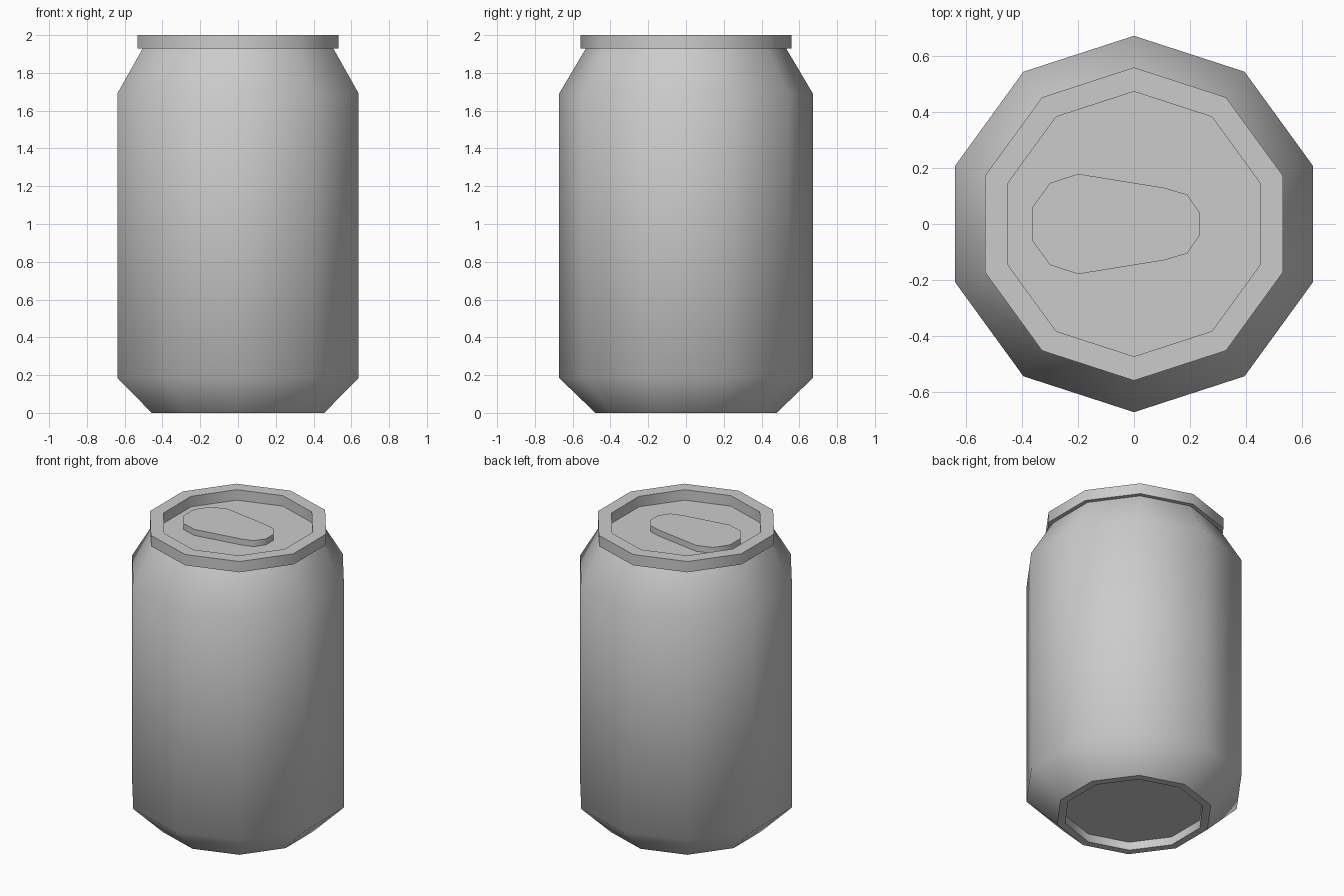
import bpy, bmesh
from math import sin, cos, pi

if "Cube" in bpy.data.objects:
    bpy.data.objects.remove(bpy.data.objects["Cube"])

SIDES = 10


def finish(name, bm):
    bmesh.ops.recalc_face_normals(bm, faces=bm.faces)
    mesh = bpy.data.meshes.new(name)
    bm.to_mesh(mesh)
    bm.free()
    obj = bpy.data.objects.new(name, mesh)
    bpy.context.collection.objects.link(obj)
    return obj


def decagon_lathe(name, profile, cap_start=False, cap_end=False, flip=False):
    """Stack ten-sided rings from (radius, z, sharp); sides are smooth shaded."""
    bm = bmesh.new()
    rings = []
    for r, z, sharp in profile:
        ring = [bm.verts.new((r * cos(pi / 2 + 2 * pi * i / SIDES),
                              r * sin(pi / 2 + 2 * pi * i / SIDES), z))
                for i in range(SIDES)]
        for i in range(SIDES):
            bm.edges.new((ring[i], ring[(i + 1) % SIDES])).smooth = not sharp
        rings.append(ring)
    for a, b in zip(rings, rings[1:]):
        for i in range(SIDES):
            j = (i + 1) % SIDES
            bm.faces.new((a[i], a[j], b[j], b[i])).smooth = True
    if cap_start:
        bm.faces.new(rings[0][::-1])
    if cap_end:
        bm.faces.new(rings[-1])
    return finish(name, bm)


# Can body: recessed base, foot ring, chamfer, wall and shoulder
decagon_lathe("can_body", [
    (0.43, 0.055, True), (0.43, 0.0, True), (0.48, 0.0, True),
    (0.672, 0.185, False), (0.672, 1.69, False), (0.53, 1.93, True),
], cap_start=True)

# Rim with the sunken lid
decagon_lathe("rim_and_lid", [
    (0.53, 1.928, True), (0.559, 1.928, True), (0.559, 2.0, True),
    (0.473, 2.0, True), (0.473, 1.93, True),
], cap_end=True)

# Pull tab: half outline mirrored across the x axis, then extruded
half = [(-0.365, 0.057), (-0.30, 0.146), (-0.20, 0.179),
        (0.11, 0.129), (0.19, 0.105), (0.235, 0.04)]
outline = half + [(x, -y) for x, y in reversed(half)]
bm = bmesh.new()
base = bm.faces.new([bm.verts.new((x, y, 1.93)) for x, y in outline])
top = bmesh.ops.extrude_face_region(bm, geom=[base], use_keep_orig=True)["geom"]
bmesh.ops.translate(bm, vec=(0, 0, 0.04),
                    verts=[g for g in top if isinstance(g, bmesh.types.BMVert)])
tab = finish("pull_tab", bm)
bpy.context.view_layer.objects.active = tab
tab.select_set(True)
bpy.ops.object.shade_smooth_by_angle(angle=pi / 3)
